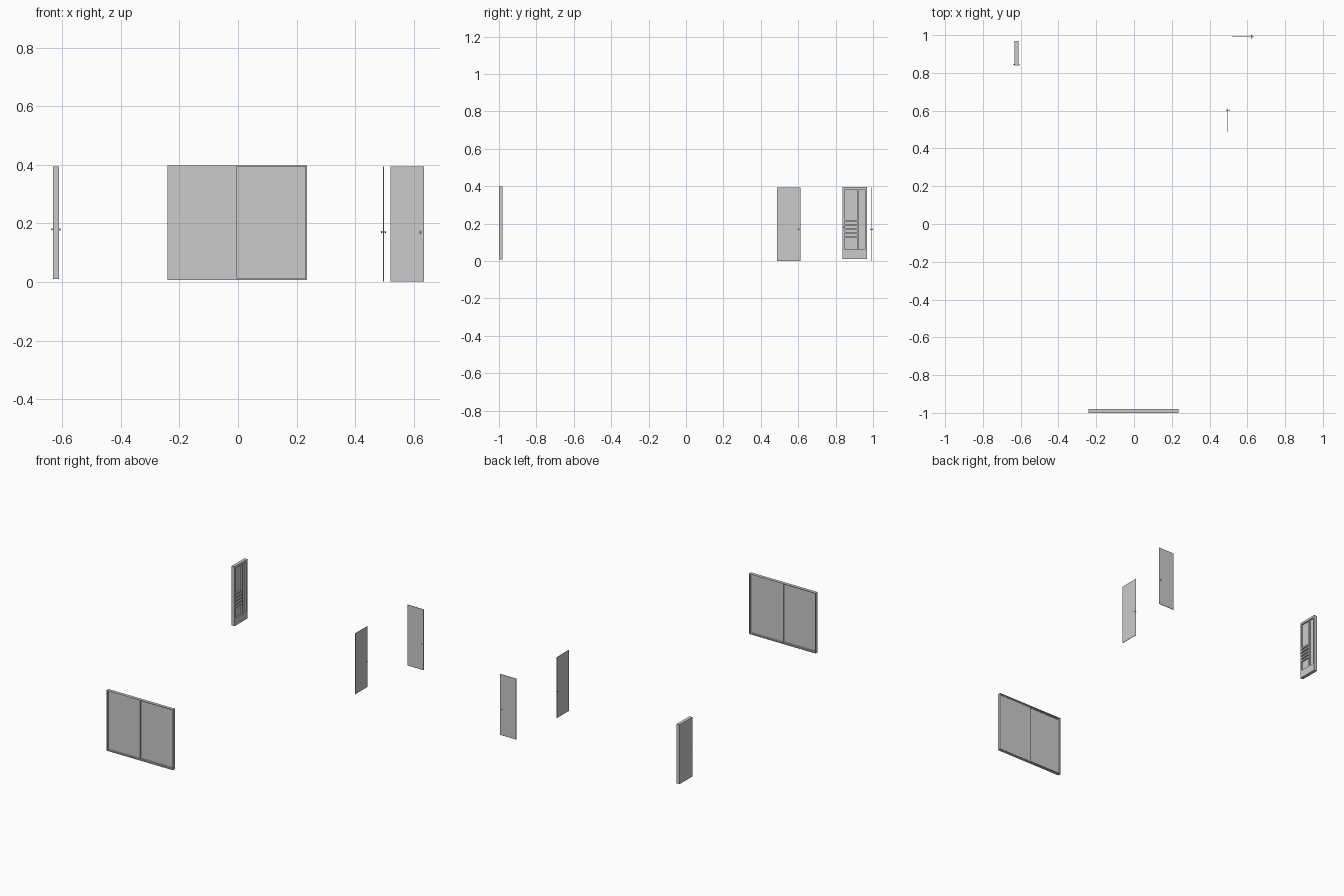
import bpy
from math import radians

if "Cube" in bpy.data.objects:
    bpy.data.objects.remove(bpy.data.objects["Cube"])


def box(name, x, y, z):
    """Box from (min, max) ranges."""
    bpy.ops.mesh.primitive_cube_add(size=1, location=[(a + b) / 2 for a, b in (x, y, z)])
    o = bpy.context.object
    o.name = name
    o.scale = [b - a for a, b in (x, y, z)]
    bpy.ops.object.transform_apply(location=False, rotation=False, scale=True)
    return o


def knob(name, loc, axis, half):
    """Spindle with a round knob at each end, along 'x' or 'y'."""
    rot = (0, radians(90), 0) if axis == 'x' else (radians(90), 0, 0)
    bpy.ops.mesh.primitive_cylinder_add(vertices=16, radius=0.0017, depth=half * 1.8,
                                        location=loc, rotation=rot)
    bpy.context.object.name = name + "_spindle"
    for side in (-1, 1):
        p = list(loc)
        p['xy'.index(axis)] += side * (half - 0.002)
        bpy.ops.mesh.primitive_uv_sphere_add(segments=16, ring_count=10, radius=0.004,
                                             location=p, rotation=rot)
        o = bpy.context.object
        o.name = name
        o.scale = (1, 1, 0.5)
        bpy.ops.object.shade_smooth_by_angle()


def frame_xz(name, x, y, z, side, top, bottom):
    """Rectangular frame facing y."""
    box(name + "_left", (x[0], x[0] + side), y, z)
    box(name + "_right", (x[1] - side, x[1]), y, z)
    inner = (x[0] + side, x[1] - side)
    box(name + "_top", inner, y, (z[1] - top, z[1]))
    box(name + "_bottom", inner, y, (z[0], z[0] + bottom))


# Sliding window: outer frame, two sashes on offset tracks, glass
X0, X1, MID = -0.241, 0.235, -0.006
frame_xz("window_frame", (X0, X1), (-1.0, -0.980), (0.007, 0.398), 0.004, 0.004, 0.005)
for name, xs, y in (("left_sash", (X0 + 0.004, MID + 0.003), -0.993),
                    ("right_sash", (MID - 0.003, X1 - 0.004), -0.987)):
    frame_xz(name, xs, (y - 0.003, y + 0.003), (0.012, 0.394), 0.005, 0.005, 0.006)
    box(name + "_glass", (xs[0] + 0.005, xs[1] - 0.005), (y - 0.0008, y + 0.0008),
        (0.018, 0.389))

# Two plain interior doors with knobs
box("side_door", (0.4955, 0.4985), (0.487, 0.611), (0.001, 0.394))
knob("side_door_knob", (0.497, 0.602, 0.17), 'x', 0.009)
box("back_door", (0.520, 0.635), (0.990, 0.993), (0.001, 0.394))
knob("back_door_knob", (0.623, 0.9915, 0.17), 'y', 0.0085)

# Entry door: plain leaf with a raised panel frame on the inner side
Y0, Y1 = 0.838, 0.968
box("entry_leaf", (-0.632, -0.620), (Y0, Y1), (0.011, 0.395))
IN = (-0.620, -0.611)
box("entry_stile_near", IN, (Y0, 0.848), (0.011, 0.395))
box("entry_stile_far", IN, (0.957, Y1), (0.011, 0.395))
box("entry_top_rail", IN, (0.848, 0.957), (0.381, 0.395))
box("entry_bottom_rail", IN, (0.848, 0.957), (0.011, 0.061))
box("entry_mullion", IN, (0.917, 0.923), (0.061, 0.381))
for i in range(5):
    z = 0.122 + i * 0.022
    box("entry_slat", IN, (0.848, 0.917), (z, z + 0.010))
knob("entry_knob", (-0.6215, 0.844, 0.18), 'x', 0.016)
